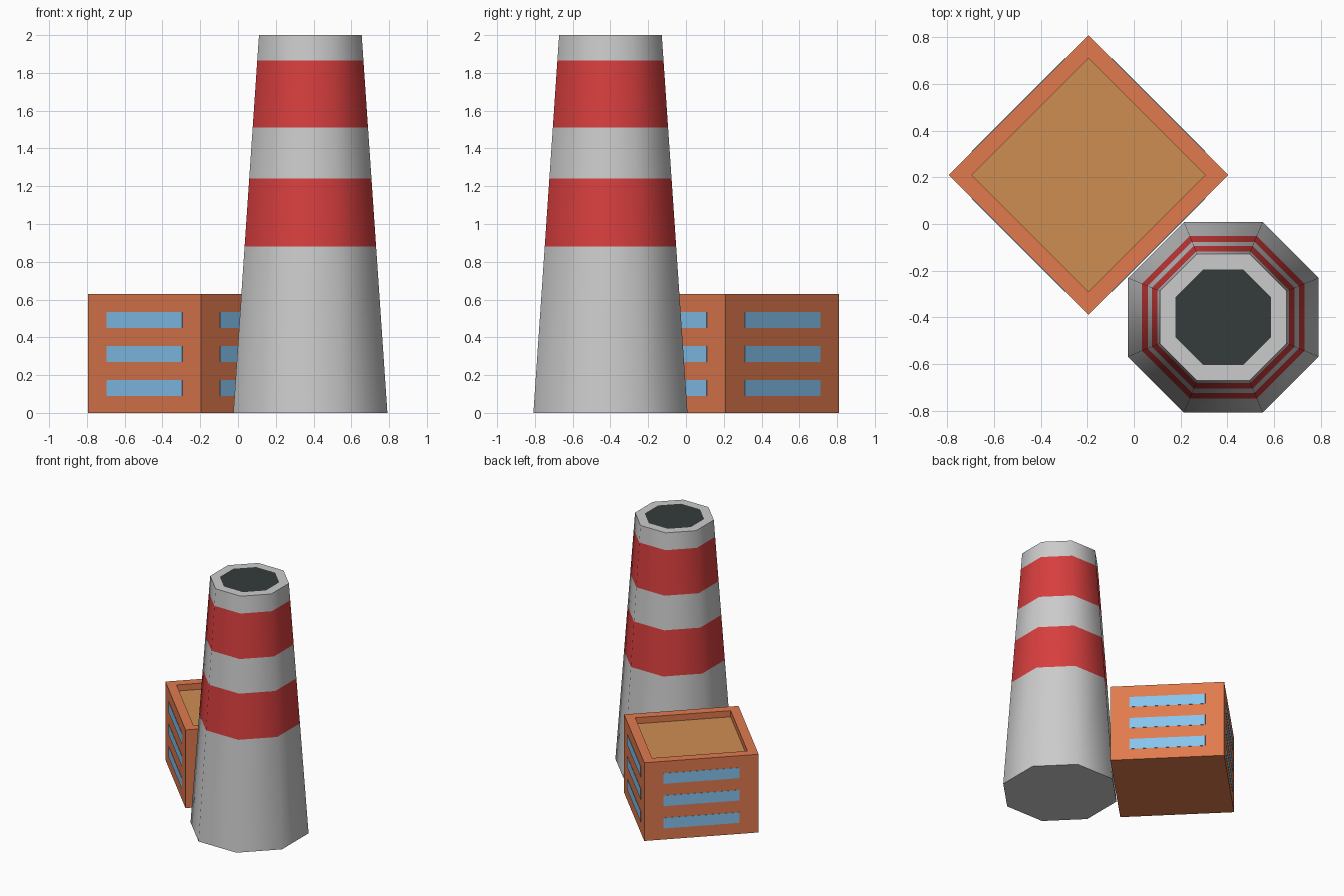
import bpy, bmesh, math
from mathutils import Matrix, Vector

if "Cube" in bpy.data.objects:
    bpy.data.objects.remove(bpy.data.objects["Cube"])


def material(name, rgb):
    m = bpy.data.materials.new(name)
    m.diffuse_color = (*rgb, 1)
    m.use_nodes = True
    m.node_tree.nodes["Principled BSDF"].inputs["Base Color"].default_value = m.diffuse_color
    return m


GREY = material("concrete", (0.6, 0.6, 0.6))
RED = material("red_paint", (0.68, 0.048, 0.048))
DARK = material("soot", (0.035, 0.044, 0.045))
ORANGE = material("brick", (0.75, 0.195, 0.076))
TAN = material("roof", (0.62, 0.27, 0.085))
BLUE = material("glass", (0.24, 0.55, 0.86))


def finish(name, bm, mats, matrix):
    bmesh.ops.recalc_face_normals(bm, faces=bm.faces)
    me = bpy.data.meshes.new(name)
    bm.to_mesh(me)
    bm.free()
    for m in mats:
        me.materials.append(m)
    ob = bpy.data.objects.new(name, me)
    ob.matrix_world = matrix
    bpy.context.collection.objects.link(ob)
    return ob


def ring(bm, apothem, z):
    r = apothem / math.cos(math.pi / 8)
    angles = [math.pi / 8 + i * math.pi / 4 for i in range(8)]
    return [bm.verts.new((r * math.cos(a), r * math.sin(a), z)) for a in angles]


# Chimney: tapered octagon with painted bands, a rim and a dark mouth
bm = bmesh.new()
levels = [0, 0.88, 1.24, 1.51, 1.865, 2.0]
profile = [(0.408 - 0.068 * z, z) for z in levels] + [(0.205, 2.0)]
rings = [ring(bm, a, z) for a, z in profile]
for k, (lo, hi) in enumerate(zip(rings, rings[1:])):
    for i in range(8):
        j = (i + 1) % 8
        f = bm.faces.new((lo[i], lo[j], hi[j], hi[i]))
        f.material_index = 1 if k in (1, 3) else 0
bm.faces.new(rings[0][::-1])
bm.faces.new(rings[-1]).material_index = 2
chimney = finish("chimney", bm, [GREY, RED, DARK], Matrix.Translation((0.383, -0.4, 0)))
bpy.context.view_layer.objects.active = chimney
chimney.select_set(True)
bpy.ops.object.shade_smooth_by_angle(angle=math.radians(50))

# Building: square block turned 45 degrees, with a sunken roof
SIDE, HEIGHT = 0.8485, 0.63
place = Matrix.Translation((-0.195, 0.21, 0)) @ Matrix.Rotation(math.pi / 4, 4, "Z")
bm = bmesh.new()
bmesh.ops.create_cube(bm, size=1, matrix=Matrix.Translation((0, 0, HEIGHT / 2))
                      @ Matrix.Diagonal((SIDE, SIDE, HEIGHT, 1)))
bm.normal_update()
top = max(bm.faces, key=lambda f: f.calc_center_median().z)
bmesh.ops.inset_region(bm, faces=[top], thickness=0.1)
floor = bmesh.ops.extrude_face_region(bm, geom=[top])["geom"]
bmesh.ops.translate(bm, vec=Vector((0, 0, -0.05)),
                    verts=[g for g in floor if isinstance(g, bmesh.types.BMVert)])
for g in floor:
    if isinstance(g, bmesh.types.BMFace):
        g.material_index = 1
if top.is_valid:
    bmesh.ops.delete(bm, geom=[top], context="FACES_ONLY")
finish("building", bm, [ORANGE, TAN], place)

# Windows: three strips on each of the four walls
bm = bmesh.new()
for side in range(4):
    for z in (0.132, 0.312, 0.492):
        bmesh.ops.create_cube(bm, size=1, matrix=Matrix.Rotation(side * math.pi / 2, 4, "Z")
                              @ Matrix.Translation((0, -SIDE / 2, z))
                              @ Matrix.Diagonal((0.566, 0.004, 0.085, 1)))
finish("windows", bm, [BLUE], place)
